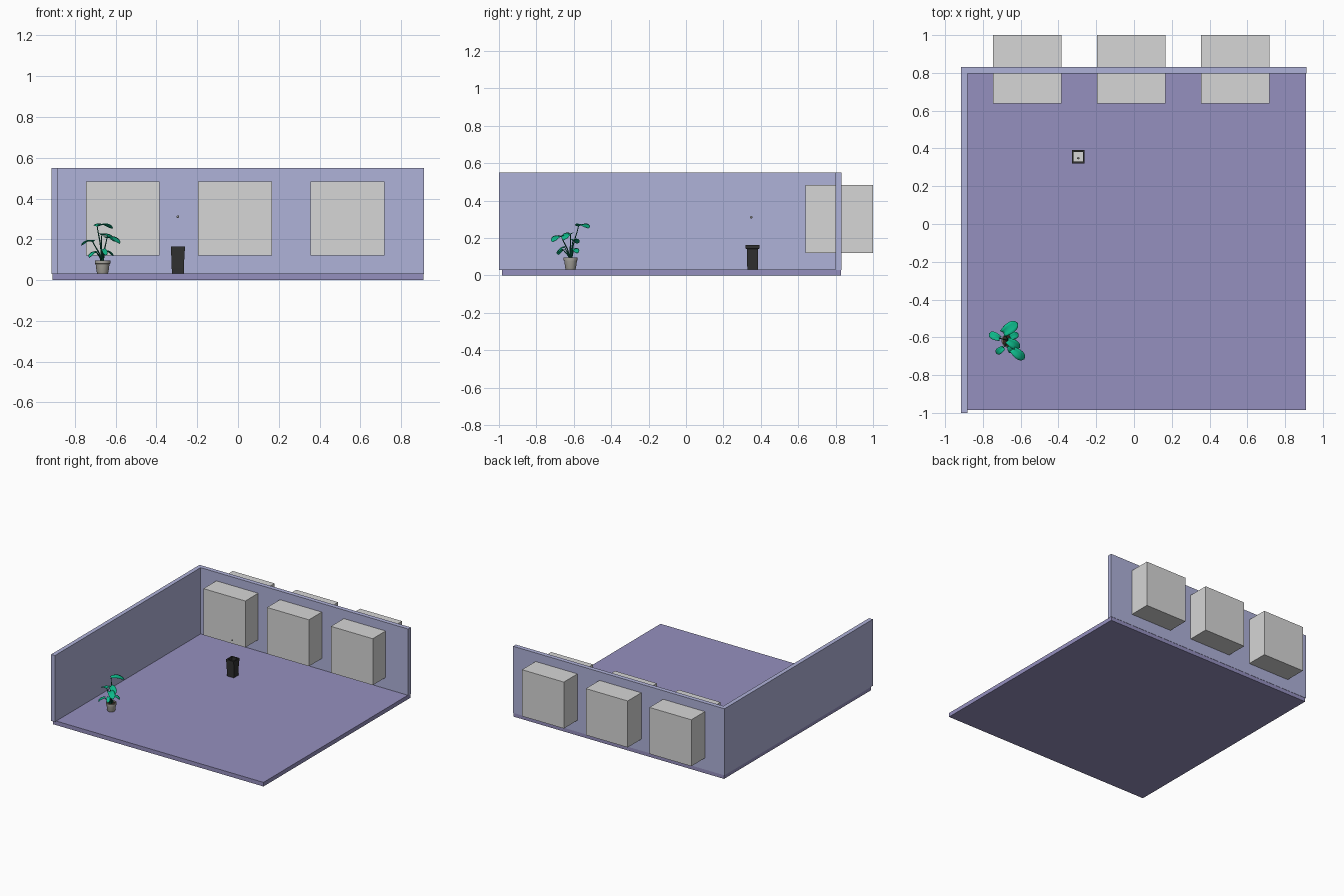
import bpy, bmesh, math
from mathutils import Vector

if "Cube" in bpy.data.objects:
    bpy.data.objects.remove(bpy.data.objects["Cube"])


def mat(name, r, g, b):
    m = bpy.data.materials.new(name)
    lin = [((c / 255 + 0.055) / 1.055) ** 2.4 for c in (r, g, b)]
    m.diffuse_color = (*lin, 1)
    m.use_nodes = True
    m.node_tree.nodes["Principled BSDF"].inputs["Base Color"].default_value = m.diffuse_color
    return m


WALL = mat("wall lavender", 175, 178, 217)
FLOOR = mat("floor purple", 149, 144, 191)
GREY = mat("light grey", 214, 214, 214)
BLACK = mat("bin black", 48, 48, 48)
POT = mat("pot grey", 165, 162, 155)
SOIL = mat("soil brown", 50, 38, 30)
LEAF = mat("leaf green", 14, 190, 142)
STEM = mat("stem green", 12, 95, 72)


def add(name, bm, m, smooth=False):
    bmesh.ops.recalc_face_normals(bm, faces=bm.faces)
    me = bpy.data.meshes.new(name)
    bm.to_mesh(me)
    bm.free()
    me.materials.append(m)
    ob = bpy.data.objects.new(name, me)
    bpy.context.collection.objects.link(ob)
    for p in me.polygons:
        p.use_smooth = smooth
    return ob


def box(name, x0, x1, y0, y1, z0, z1, m):
    bm = bmesh.new()
    bmesh.ops.create_cube(bm, size=1)
    for v in bm.verts:
        v.co = ((x0 + x1) / 2 + v.co.x * (x1 - x0),
                (y0 + y1) / 2 + v.co.y * (y1 - y0),
                (z0 + z1) / 2 + v.co.z * (z1 - z0))
    return add(name, bm, m)


def loft(name, rings, m, smooth=False):
    """Skin a list of rings (equal point counts) and cap both ends."""
    bm = bmesh.new()
    vs = [[bm.verts.new(p) for p in r] for r in rings]
    n = len(vs[0])
    for a, b in zip(vs, vs[1:]):
        for i in range(n):
            bm.faces.new((a[i], a[(i + 1) % n], b[(i + 1) % n], b[i]))
    bm.faces.new(vs[0])
    bm.faces.new(vs[-1])
    return add(name, bm, m, smooth)


# room shell
box("floor", -0.91, 0.91, -0.985, 0.83, 0, 0.032, FLOOR)
box("left_wall", -0.915, -0.882, -1.0, 0.832, 0.03, 0.55, WALL)
box("back_wall", -0.882, 0.912, 0.798, 0.832, 0.03, 0.55, WALL)

# window blocks set through the back wall
for i, x in enumerate((-0.565, -0.015, 0.537)):
    box(f"window_block_{i + 1}", x - 0.181, x + 0.181, 0.639, 1.0, 0.12, 0.483, GREY)

# waste bin: hollow square profile, rim wider at the top
bx, by = -0.295, 0.356


def square(hx, hy, z):
    return [(bx + sx * hx, by + sy * hy, z) for sx, sy in ((-1, -1), (1, -1), (1, 1), (-1, 1))]


loft("waste_bin", [square(*p) for p in (
    (0.029, 0.028, 0.032), (0.030, 0.029, 0.06), (0.033, 0.030, 0.142), (0.034, 0.037, 0.143),
    (0.034, 0.037, 0.164), (0.025, 0.025, 0.164), (0.025, 0.025, 0.045))], BLACK)
box("bin_inner_plate", bx - 0.0245, bx + 0.0245, by - 0.0245, by + 0.0245, 0.045, 0.05, GREY)

# small paper ball above the bin
bm = bmesh.new()
bmesh.ops.create_icosphere(bm, subdivisions=2, radius=0.007)
bmesh.ops.translate(bm, verts=bm.verts, vec=(-0.295, 0.349, 0.311))
add("paper_ball", bm, GREY)

# plant pot
px, py = -0.664, -0.617


def circle(r, z, n=24):
    return [(px + r * math.cos(math.tau * i / n), py + r * math.sin(math.tau * i / n), z)
            for i in range(n)]


pot = loft("plant_pot", [circle(*p) for p in (
    (0.026, 0.032), (0.029, 0.04), (0.034, 0.079), (0.038, 0.081), (0.038, 0.096),
    (0.033, 0.097), (0.032, 0.085))], POT)
soil = loft("soil", [circle(0.0325, 0.083), circle(0.0325, 0.089)], SOIL)
for ob in (pot, soil):
    bpy.ops.object.select_all(action='DESELECT')
    ob.select_set(True)
    bpy.context.view_layer.objects.active = ob
    bpy.ops.object.shade_smooth_by_angle(angle=math.radians(30))


# leaf: heart-shaped strip from base to tip, folded at the midrib and arched
def leaf(name, base, tip, width):
    base, tip = Vector(base), Vector(tip)
    d = tip - base
    side = d.cross(Vector((0, 0, 1))).normalized()
    up = side.cross(d).normalized()
    bm = bmesh.new()
    rows = []
    n = 8
    for i in range(n + 1):
        t = i / n
        w = width / 2 * (1 - t) ** 0.55 * (0.55 + 1.6 * t)
        arch = up * d.length * 0.16 * math.sin(math.pi * t)
        row = []
        for s in (-1, -0.5, 0, 0.5, 1):
            back = -0.12 * abs(s) * (1 - t)
            row.append(bm.verts.new(base + d * (t + back) + arch + side * s * w
                                    + up * width * 0.1 * abs(s) * (1 - t)))
        rows.append(row)
    for a, b in zip(rows, rows[1:]):
        for j in range(4):
            bm.faces.new((a[j], a[j + 1], b[j + 1], b[j]))
    bmesh.ops.remove_doubles(bm, verts=bm.verts, dist=1e-5)
    ob = add(name, bm, LEAF, True)
    mod = ob.modifiers.new("thickness", 'SOLIDIFY')
    mod.thickness = 0.002
    mod.offset = 0


# stem: curved tube from soil to the leaf base
def stem(name, base, angle):
    root = Vector((px + 0.008 * math.cos(angle), py + 0.008 * math.sin(angle), 0.085))
    end = Vector(base)
    cu = bpy.data.curves.new(name, 'CURVE')
    cu.dimensions = '3D'
    cu.bevel_depth = 0.0032
    cu.bevel_resolution = 1
    cu.resolution_u = 6
    sp = cu.splines.new('BEZIER')
    sp.bezier_points.add(1)
    rise = Vector((0, 0, (end.z - root.z) * 0.5))
    out = (end - root) * 0.3
    for p, co, h in ((sp.bezier_points[0], root, rise), (sp.bezier_points[1], end, out)):
        p.co, p.handle_left, p.handle_right = co, co - h, co + h
    sp.bezier_points[0].radius = 1.3
    sp.bezier_points[1].radius = 0.7
    cu.use_fill_caps = True
    cu.materials.append(STEM)
    bpy.context.collection.objects.link(bpy.data.objects.new(name, cu))


leaves = [  # base, tip, width
    ((-0.690, -0.575, 0.262), (-0.616, -0.522, 0.252), 0.065),
    ((-0.712, -0.605, 0.188), (-0.768, -0.580, 0.170), 0.045),
    ((-0.643, -0.665, 0.205), (-0.580, -0.715, 0.178), 0.055),
    ((-0.668, -0.618, 0.220), (-0.605, -0.655, 0.188), 0.052),
    ((-0.692, -0.655, 0.135), (-0.730, -0.685, 0.110), 0.038),
    ((-0.663, -0.648, 0.150), (-0.648, -0.682, 0.120), 0.030),
    ((-0.655, -0.600, 0.140), (-0.612, -0.582, 0.118), 0.040),
]
for i, (b, t, w) in enumerate(leaves):
    leaf(f"leaf_{i + 1}", b, t, w)
    stem(f"stem_{i + 1}", b, math.atan2(b[1] - py, b[0] - px))
